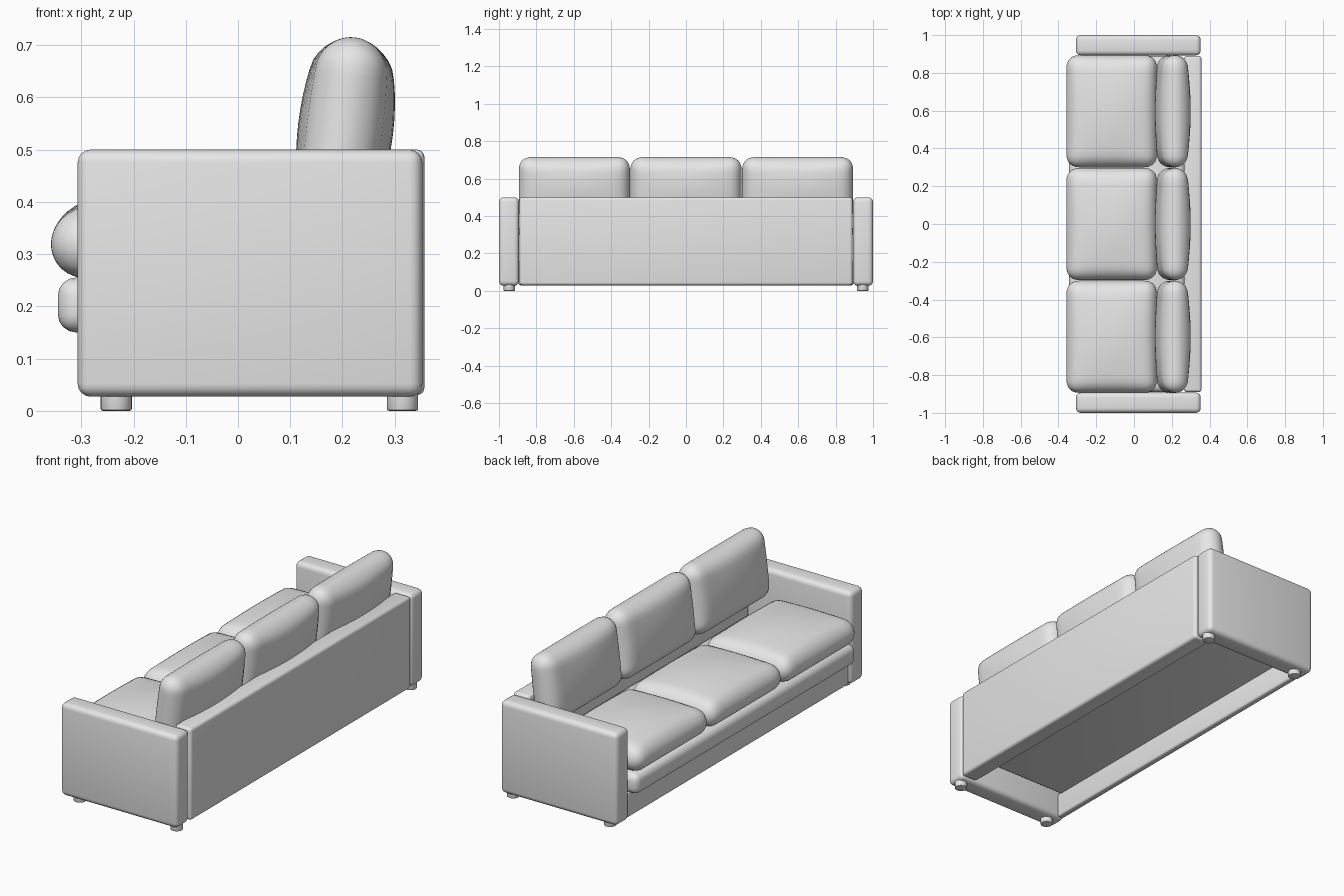
import bpy, bmesh, math
from mathutils import Vector

cube = bpy.data.objects.get("Cube")
if cube:
    bpy.data.objects.remove(cube, do_unlink=True)

fabric = bpy.data.materials.new("light grey")
fabric.use_nodes = True
fabric.diffuse_color = (0.8, 0.8, 0.8, 1)
fabric.node_tree.nodes["Principled BSDF"].inputs["Base Color"].default_value = (0.8, 0.8, 0.8, 1)


def finish(name, bm, loc=(0, 0, 0), tilt=0, angle=40):
    bmesh.ops.recalc_face_normals(bm, faces=bm.faces)
    mesh = bpy.data.meshes.new(name)
    bm.to_mesh(mesh)
    bm.free()
    mesh.materials.append(fabric)
    obj = bpy.data.objects.new(name, mesh)
    obj.location = loc
    obj.rotation_euler.y = tilt
    bpy.context.collection.objects.link(obj)
    bpy.ops.object.select_all(action='DESELECT')
    obj.select_set(True)
    bpy.context.view_layer.objects.active = obj
    bpy.ops.object.shade_smooth_by_angle(angle=math.radians(angle))
    return obj


def rounded_box(name, low, high, radius):
    """Box between two corners with rounded edges."""
    low, high = Vector(low), Vector(high)
    bm = bmesh.new()
    bmesh.ops.create_cube(bm, size=1)
    bmesh.ops.scale(bm, vec=high - low, verts=bm.verts)
    bmesh.ops.bevel(bm, geom=bm.edges[:], offset=radius, segments=4,
                    profile=0.5, affect='EDGES')
    return finish(name, bm, (low + high) / 2)


def cushion(name, half, radius, crown, belly, loc, tilt=0):
    """Rounded slab, puffed up by crown above and belly below."""
    bm = bmesh.new()
    bmesh.ops.create_cube(bm, size=2)
    bmesh.ops.subdivide_edges(bm, edges=bm.edges[:], cuts=19, use_grid_fill=True)
    for v in bm.verts:
        # crowd the grid towards the edges, then round them
        p = Vector(h * math.sin(c * math.pi / 2) for c, h in zip(v.co, half))
        core = Vector(max(radius - h, min(h - radius, c)) for c, h in zip(p, half))
        p = core + (p - core).normalized() * radius
        puff = (1 - (p.x / half[0]) ** 2) * (1 - (p.y / half[1]) ** 2)
        p.z *= 1 + (crown if p.z > 0 else belly) * puff
        v.co = p
    return finish(name, bm, loc, tilt, 60)


# Frame: back panel, front rail and seat platform
rounded_box("back_panel", (0.265, -0.89, 0.03), (0.357, 0.89, 0.5), 0.015)
rounded_box("front_rail", (-0.295, -0.895, 0.03), (-0.26, 0.895, 0.16), 0.01)
rounded_box("seat_platform", (-0.345, -0.89, 0.15), (0.27, 0.89, 0.255), 0.035)

# Arms and feet
for side, label in ((1, "back"), (-1, "front")):
    y = sorted((side * 0.893, side))
    rounded_box("arm_" + label, (-0.307, y[0], 0.027), (0.353, y[1], 0.5), 0.025)
    for x in (-0.233, 0.315):
        bm = bmesh.new()
        bmesh.ops.create_cone(bm, cap_ends=True, segments=24, radius1=0.03,
                              radius2=0.03, depth=0.04)
        rim = [e for e in bm.edges if all(v.co.z < 0 for v in e.verts)]
        bmesh.ops.bevel(bm, geom=rim, offset=0.004, segments=2,
                        profile=0.5, affect='EDGES')
        finish("foot_" + label, bm, (x, side * 0.945, 0.02))

# Three seat cushions and three leaning back cushions
for i in (-1, 0, 1):
    y = i * 0.597
    cushion("seat_cushion", (0.24, 0.297, 0.065), 0.065, 0.5, 0,
            (-0.118, y, 0.319))
    cushion("back_cushion", (0.175, 0.297, 0.063), 0.063, 0.4, 0.5,
            (0.203, y, 0.541), math.radians(-83))
